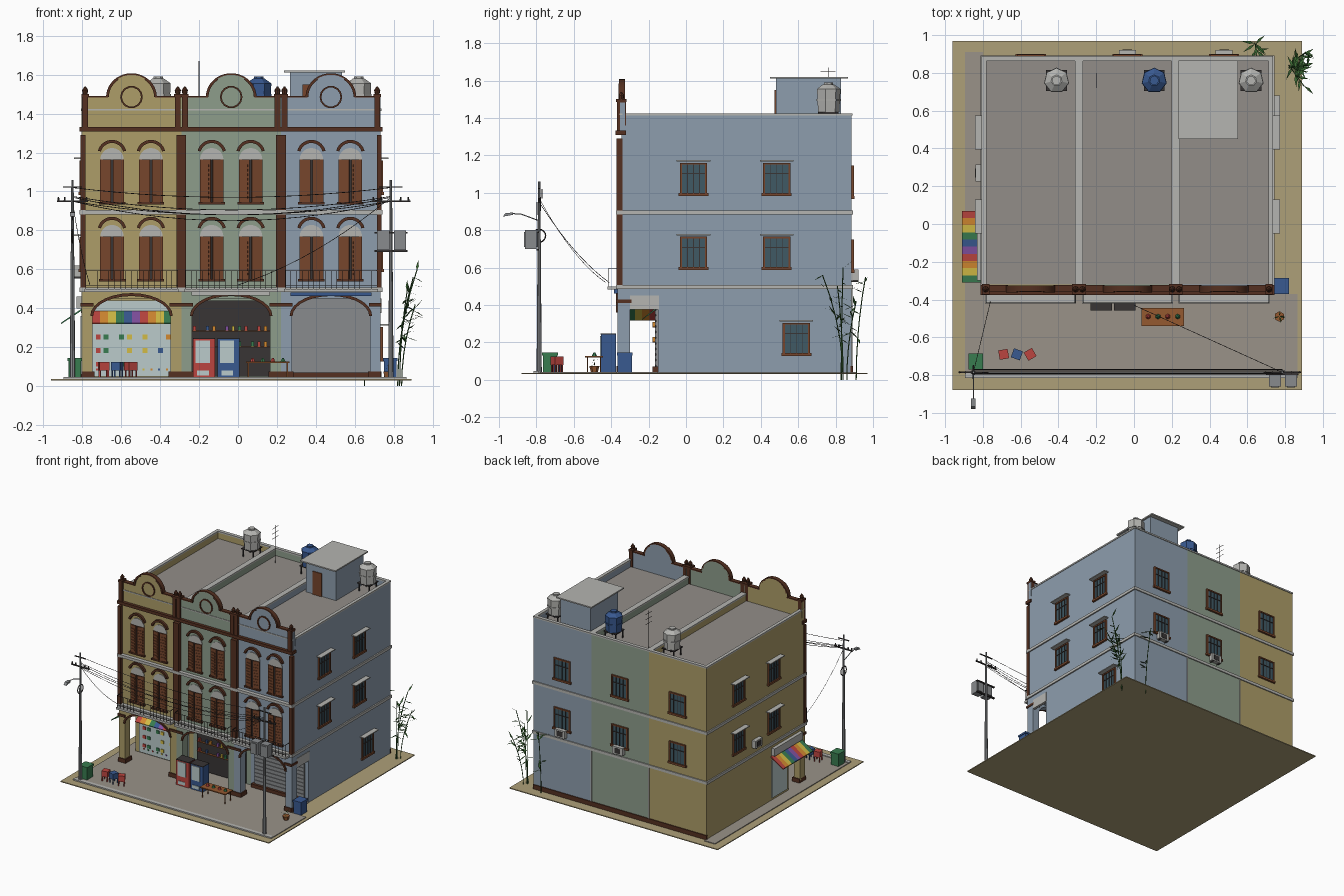
import bpy, bmesh, math, random
from mathutils import Matrix, Vector

if "Cube" in bpy.data.objects:
    bpy.data.objects.remove(bpy.data.objects["Cube"])
random.seed(4)
C = dict(yellow=(.42, .34, .14), green=(.27, .34, .26), blue=(.27, .34, .42), brown=(.09, .03, .015),
         shutter=(.18, .06, .025), sand=(.42, .35, .19), pave=(.32, .29, .25), roof=(.29, .27, .25),
         pale=(.46, .46, .44), glass=(.05, .1, .13), dark=(.04, .035, .035), steel=(.25, .26, .27),
         red=(.5, .06, .05), orange=(.65, .25, .03), gold=(.65, .5, .06), leaf=(.04, .13, .03),
         teal=(.04, .2, .08), navy=(.04, .1, .28), purple=(.22, .08, .35), display=(.5, .6, .6), wood=(.3, .1, .03))
mats = {}

def finish(name, col, bm, M=None):
    bmesh.ops.recalc_face_normals(bm, faces=bm.faces)
    if M: bm.transform(M)
    me = bpy.data.meshes.new(name); bm.to_mesh(me); bm.free()
    if col not in mats:
        mats[col] = bpy.data.materials.new(col); mats[col].diffuse_color = (*C[col], 1)
    me.materials.append(mats[col])
    ob = bpy.data.objects.new(name, me); bpy.context.collection.objects.link(ob)
    return ob

def boxes(name, col, items, M=None):
    bm = bmesh.new()
    for x0, x1, y0, y1, z0, z1 in items:
        m = Matrix.Translation(((x0+x1)/2, (y0+y1)/2, (z0+z1)/2)) @ Matrix.Diagonal((x1-x0, y1-y0, z1-z0, 1))
        bmesh.ops.create_cube(bm, size=1, matrix=m)
    return finish(name, col, bm, M)

def prism(name, col, pts, y0, y1, M=None):
    bm = bmesh.new()
    f = bm.faces.new([bm.verts.new((x, y0, z)) for x, z in pts])
    g = bmesh.ops.extrude_face_region(bm, geom=[f])['geom']
    bmesh.ops.translate(bm, verts=[v for v in g if isinstance(v, bmesh.types.BMVert)], vec=(0, y1-y0, 0))
    return finish(name, col, bm, M)

def oval(cx, cz, rx, rz, a0=180, a1=0, n=14):
    return [(cx+rx*math.cos(math.radians(a0+(a1-a0)*i/n)), cz+rz*math.sin(math.radians(a0+(a1-a0)*i/n))) for i in range(n+1)]

def arc(name, col, cx, cz, rx, rz, w, y0, y1, a0=180, a1=0):
    prism(name, col, oval(cx, cz, rx, rz, a0, a1)+oval(cx, cz, rx-w, rz-w, a1, a0), y0, y1)

def cyl(name, col, x, y, z0, z1, r1, r2, n=8):
    bm = bmesh.new()
    bmesh.ops.create_cone(bm, cap_ends=True, segments=n, radius1=r1, radius2=r2, depth=z1-z0, matrix=Matrix.Translation((x, y, (z0+z1)/2)))
    return finish(name, col, bm)

def tube(name, col, pts, r, n=5):
    # thin swept wire made of short cylinders
    bm = bmesh.new()
    for a, b in zip(pts, pts[1:]):
        a, b = Vector(a), Vector(b)
        m = Matrix.Translation((a+b)/2) @ (b-a).to_track_quat('Z', 'Y').to_matrix().to_4x4()
        bmesh.ops.create_cone(bm, cap_ends=True, segments=n, radius1=r, radius2=r, depth=(b-a).length, matrix=m)
    finish(name, col, bm)

def sag(a, b, d, n=10):
    a, b = Vector(a), Vector(b)
    return [a.lerp(b, i/n)-Vector((0, 0, 4*d*i/n*(1-i/n))) for i in range(n+1)]

# ground and pavement
boxes('ground', 'sand', [(-.96, .89, -.88, .97, .03, .037)])
boxes('pavement', 'pave', [(-.895, .865, -.78, -.37, .037, .043), (-.895, .733, -.37, -.15, .037, .043), (-.895, -.8, -.15, .91, .037, .043)])
boxes('curb', 'pale', [(-.895, .865, -.815, -.785, .037, .047)])

# three shophouses
X0, P = -.803, .512
for i, col in enumerate(['yellow', 'green', 'blue']):
    x0, x1 = X0+P*i, X0+P*i+P; c = (x0+x1)/2
    boxes('house_body', col, [(x0, x1, -.345, .885, .45, 1.36), (x0, x1, -.15, .885, .04, .45)])
    boxes('roof_deck', 'roof', [(x0+.02, x1-.02, -.32, .865, 1.355, 1.365)])
    boxes('roof_parapet', col, [(x0, x0+.018, -.32, .885, 1.36, 1.415), (x1-.018, x1, -.32, .885, 1.36, 1.415), (x0, x1, .865, .885, 1.36, 1.415)])
    boxes('parapet_coping', 'pale', [(x0-.004, x0+.022, -.32, .89, 1.413, 1.425), (x1-.022, x1+.004, -.32, .89, 1.413, 1.425), (x0, x1, .862, .89, 1.413, 1.425)])
    # curved gable on the front parapet
    prism('front_gable', col, [(x0, 1.31), (x0, 1.485), (c-.125, 1.485)]+oval(c, 1.485, .125, .115)+[(x1, 1.485), (x1, 1.31)], -.352, -.325)
    arc('gable_trim_left', 'brown', c, 1.485, .13, .122, .014, -.362, -.325, 180, 125)
    arc('gable_trim_right', 'brown', c, 1.485, .13, .122, .014, -.362, -.325, 55, 0)
    arc('gable_trim_top', 'brown', c, 1.485, .13, .122, .008, -.358, -.325, 125, 55)
    arc('gable_medallion', 'brown', c, 1.485, .058, .058, .009, -.36, -.35, 360, 0)
    boxes('gable_coping', 'brown', [(x0, c-.12, -.358, -.322, 1.482, 1.49), (c+.12, x1, -.358, -.322, 1.482, 1.49)])
    boxes('parapet_line', 'pale', [(x0, x1, -.356, -.34, 1.415, 1.423)])
    # arcade front with arched opening
    prism('arcade_arch', col, [(x0, .04), (x0, .49), (x1, .49), (x1, .04), (c+.2, .04)]+oval(c, .36, .2, .105, 0, 180)+[(c-.2, .04)], -.365, -.3)
    arc('arch_trim', 'brown', c, .36, .212, .118, .015, -.375, -.36)
    boxes('column_base', 'brown', [(x0, x0+.065, -.372, -.292, .04, .075), (x1-.065, x1, -.372, -.292, .04, .075)])
    boxes('column_capital', 'brown', [(x0-.005, x0+.06, -.375, -.292, .41, .428), (x1-.06, x1+.005, -.375, -.292, .41, .428)])
    # balcony with railing
    boxes('balcony_slab', 'pale', [(x0+.015, x1-.015, -.42, -.33, .483, .5)])
    boxes('balcony_rail', 'dark', [(x0+.02, x1-.02, -.418, -.415, z, z+.003) for z in (.515, .592)] +
          [(x0+.02+k*.0295, x0+.022+k*.0295, -.418, -.415, .5, .595) for k in range(17)] +
          [(x, x+.003, -.418, -.335, .592, .596) for x in (x0+.02, x1-.023)])
    # shuttered arched windows
    for zb in (.55, .945):
        for s in (-1, 1):
            wx = c+s*.1; top = zb+.22
            boxes('window_recess', 'dark', [(wx-.058, wx+.058, -.348, -.34, zb, top)])
            prism('fanlight', 'pale', oval(wx, top, .06, .058), -.35, -.34)
            arc('window_hood', 'brown', wx, top+.025, .075, .075, .016, -.365, -.34, 165, 15)
            boxes('window_sill', 'brown', [(wx-.068, wx+.068, -.365, -.34, zb-.012, zb)])
            for h in (-1, 1):
                M = Matrix.Translation((wx+h*.06, -.349, zb)) @ Matrix.Rotation(math.radians(h*10), 4, 'Z')
                q = lambda a, b: tuple(sorted((-h*a, -h*b)))
                boxes('shutter_leaf', 'shutter', [(*q(0, .056), -.006, 0, 0, .22)] +
                      [(*q(.009, .047), -.01, -.004, .02+.023*k, .032+.023*k) for k in range(8)], M)

# brown pilasters, posts, finials and cornice
for i in range(4):
    x = X0+P*i; a, b = (x-.005 if i == 0 else x-.025), (x+.005 if i == 3 else x+.025)
    if i == 0: b = x+.02
    if i == 3: a = x-.02
    boxes('pilaster', 'brown', [(a, b, -.372, -.34, .5, 1.29)])
    for px in ([x+.018] if i == 0 else [x-.018] if i == 3 else [x-.018, x+.018]):
        boxes('parapet_post', 'brown', [(px-.015, px+.015, -.37, -.322, 1.31, 1.5), (px-.019, px+.019, -.374, -.318, 1.485, 1.5)])
        cyl('post_finial', 'brown', px, -.346, 1.5, 1.52, .012, .016)
        cyl('finial_tip', 'brown', px, -.346, 1.52, 1.54, .016, .003)
boxes('front_cornice', 'brown', [(-.813, .743, -.376, -.322, 1.308, 1.332)])
boxes('string_course', 'pale', [(-.813, .743, -.374, .893, z, z+.022) for z in (.485, .883)])
boxes('back_plinth', 'brown', [(-.806, .736, .88, .892, .04, .075)])
boxes('house_joint', 'pale', [(X0+P*i-.004, X0+P*i+.004, .88, .889, .04, .49) for i in (1, 2)])
boxes('side_lintel', 'pale', [(x, x+.02, -.3, -.145, .375, .45) for x in (-.806, .716)])

# side and back windows, built facing -y then turned
def window(x, y, zb, turn, hood=True):
    M = Matrix.Translation((x, y, zb)) @ Matrix.Rotation(math.radians(turn), 4, 'Z')
    boxes('plain_window_frame', 'shutter', [(-.073, -.062, -.012, 0, 0, .17), (.062, .073, -.012, 0, 0, .17),
          (-.073, .073, -.012, 0, .16, .17), (-.08, .08, -.016, 0, -.008, .008)], M)
    boxes('plain_window_glass', 'glass', [(-.065, .065, -.005, 0, 0, .165)], M)
    boxes('plain_window_bars', 'dark', [(k*.032-.002, k*.032+.002, -.01, 0, .008, .16) for k in (-1, 0, 1)]+[(-.062, .062, -.01, 0, .11, .115)], M)
    if hood: boxes('plain_window_hood', 'pale', [(-.09, .09, -.04, 0, .177, .184)], M)

def air_conditioner(x, y, z, turn):
    M = Matrix.Translation((x, y, z)) @ Matrix.Rotation(math.radians(turn), 4, 'Z')
    boxes('air_conditioner', 'pale', [(-.045, .045, -.036, -.004, 0, .06)], M)
    boxes('conditioner_bracket', 'dark', [(k-.003, k+.003, -.036, 0, -.006, 0) for k in (-.03, .03)]+[(-.025, .025, -.038, -.034, .01, .05)], M)

for z in (.595, .99):
    for y in (.04, .485):
        window(.733, y, z, 90); window(-.803, y, z, -90)
    for i in range(3):
        window(X0+P*(i+.5), .885, z-.015, 180, False)
window(.733, .59, .135, 90)
air_conditioner(-.803, .27, .56, -90)
for i in (1, 2): air_conditioner(X0+P*(i+.5), .885, .53, 180)

# shop fronts under the arcade
boxes('display_window', 'display', [(-.765, -.33, -.16, -.15, .05, .44), (-.809, -.8, -.13, .06, .06, .36)])
RB = ['red', 'orange', 'gold', 'teal', 'navy', 'purple', 'red', 'orange', 'gold', 'teal']
SWAP = Matrix(((0, 1, 0, 0), (1, 0, 0, 0), (0, 0, 1, 0), (0, 0, 0, 1)))
for k in range(10):
    goods = [(-.73+.04*k, -.705+.04*k, -.166, -.16, z, z+.025) for z in (.1, .17, .24) if random.random() < .5]
    boxes('shop_goods', RB[(k*3) % 10], goods+[(-.73+.04*k, -.72+.04*k, -.165, -.16, .08, .09)])
    # striped awnings, front and left side
    prism('front_awning', RB[k], [(-.16, .385), (-.235, .325), (-.235, .32), (-.16, .375)], 0, .041, Matrix.Translation((-.75+.041*k, 0, 0)) @ SWAP)
    prism('side_awning', RB[k], [(-.8, .4), (-.91, .325), (-.91, .318), (-.8, .39)], .07-.038*k, .032-.038*k)
boxes('side_sign', 'pale', [(-.83, -.8, -.3, .06, .4, .46)])
boxes('open_shop', 'dark', [(-.25, .18, -.165, -.15, .05, .44)])
boxes('open_shop_shelf', 'wood', [(-.24, .17, -.18, -.16, z, z+.005) for z in (.2, .28)])
for k in range(12):
    boxes('shelf_goods', RB[(k*7) % 10], [(-.23+.033*k, -.215+.033*k, -.178, -.165, z, z+.025) for z in (.205, .285) if random.random() < .6])
boxes('roller_shutter', 'steel', [(.26, .7, -.16, -.15, .07, .45)]+[(.26, .7, -.165, -.15, .08+.03*k, .1+.03*k) for k in range(12)])
boxes('shutter_step', 'brown', [(.24, .72, -.18, -.15, .04, .07)])
boxes('shop_sign_blue', 'navy', [(.27, .685, -.385, -.366, .462, .482)])
boxes('shop_sign_pale', 'pale', [(-.24, .165, -.385, -.366, .465, .485)])

# rooftop stair house, tanks, aerial
boxes('stair_house', 'blue', [(.266, .535, .48, .83, 1.36, 1.61)])
boxes('stair_house_roof', 'pale', [(.235, .55, .45, .865, 1.61, 1.62)])
boxes('stair_house_door', 'shutter', [(.33, .41, .472, .48, 1.365, 1.55)])
for x, col in ((-.41, 'pale'), (.107, 'navy'), (.62, 'pale')):
    boxes('tank_stand', 'dark', [(x+a-.004, x+a+.004, .76+b-.004, .76+b+.004, 1.36, 1.43) for a in (-.045, .045) for b in (-.045, .045)]+[(x-.055, x+.055, .705, .815, 1.425, 1.433)])
    cyl('water_tank', col, x, .76, 1.433, 1.555, .06, .066, 7)
    cyl('tank_band', col, x, .76, 1.49, 1.5, .068, .068, 7)
    cyl('tank_shoulder', col, x, .76, 1.555, 1.58, .066, .03, 7)
    cyl('tank_cap', col, x, .76, 1.58, 1.59, .025, .025, 7)
tube('aerial_mast', 'dark', [(-.2, .76, 1.36), (-.2, .76, 1.67)], .002)
for z in (1.57, 1.61, 1.65): tube('aerial_arm', 'dark', [(-.2, .72, z), (-.2, .8, z)], .0015)

# utility poles, wires, lamp, transformers
for x, w in ((-.85, .08), (.785, .1)):
    cyl('utility_pole', 'steel', x, -.785, .037, 1.06, .014, .006, 8)
    boxes('pole_crossarm', 'dark', [(x-w, x+w, -.79, -.78, .945, .953), (x-w*.6, x+w*.6, -.789, -.781, 1.02, 1.026)])
    for k in (-.9, -.5, .5, .9): cyl('insulator', 'dark', x+w*k, -.785, .953, .972, .006, .004, 6)
for k, (z, d) in enumerate(((1.02, .05), (.975, .07), (.97, .09), (.95, .07), (.95, .1))):
    y = -.77-.007*k
    tube('street_wire', 'dark', sag((-.85, y, z), (.785, y, z), d, 14), .0018, 4)
tube('drop_wire_left', 'dark', sag((-.85, -.785, .95), (-.76, -.41, .52), .04), .0015, 4)
tube('drop_wire_right', 'dark', sag((.785, -.785, .97), (0, -.43, .52), .05), .0015, 4)
tube('wire_coil', 'dark', [(-.85, -.785+.035*math.cos(t*math.pi/6), .77+.035*math.sin(t*math.pi/6)) for t in range(13)], .004)
tube('lamp_arm', 'steel', [(-.85, -.785, .85), (-.85, -.88, .885), (-.85, -.95, .89)], .003)
prism('street_lamp', 'steel', [(-.98, .872), (-.925, .882), (-.925, .894), (-.965, .892)], -.862, -.838, SWAP)
for x in (.715, .8):
    boxes('transformer', 'steel', [(x, x+.063, -.86, -.8, .7, .8), (x+.01, x+.053, -.866, -.794, .71, .79)])
boxes('transformer_bracket', 'dark', [(.7, .87, -.8, -.785, .69, .7), (.7, .87, -.8, -.785, .785, .793)])

# street furniture
boxes('green_bin', 'teal', [(-.87, -.805, -.765, -.69, .04, .135), (-.875, -.8, -.77, -.685, .13, .145)])
boxes('blue_bin', 'navy', [(.75, .815, -.365, -.29, .04, .13), (.745, .82, -.37, -.285, .13, .145)])
for x, col in ((-.23, 'red'), (-.105, 'navy')):
    boxes('vending_machine', col, [(x, x+.112, -.455, -.375, .04, .245)])
    boxes('vending_panel', 'display', [(x+.012, x+.085, -.459, -.45, .12, .235), (x+.02, x+.08, -.459, -.45, .055, .08)])
    boxes('vending_top', 'dark', [(x-.001, x+.113, -.457, -.374, .243, .248)])
boxes('market_table', 'wood', [(.04, .265, -.54, -.445, .12, .128)]+[(x, x+.006, y, y+.006, .04, .12) for x in (.05, .25) for y in (-.53, -.46)])
for k in range(4): cyl('produce', RB[(k*3) % 10], .075+.052*k, -.49, .128, .145, .014, .005, 6)
for x, y, col, r in ((-.69, -.69, 'red', 10), (-.62, -.69, 'navy', -20), (-.55, -.69, 'red', 30)):
    M = Matrix.Translation((x, y, .04)) @ Matrix.Rotation(math.radians(r), 4, 'Z')
    boxes('stool', col, [(-.025, .025, -.025, .025, .04, .085)]+[(a-.003, a+.003, b-.003, b+.003, 0, .045) for a in (-.02, .02) for b in (-.02, .02)], M)
cyl('flower_pot', 'wood', .77, -.49, .04, .075, .018, .028, 6)

# bamboo clumps and pot plant
def leaves(name, spots, size):
    bm = bmesh.new()
    for p in spots:
        a = random.uniform(0, 6.28); d = Vector((math.cos(a), math.sin(a), random.uniform(-.5, 1))).normalized()
        s = d.cross(Vector((0, 0, 1))).normalized()*size*.09
        pts = [p, p+d*size*.4+s, p+d*size, p+d*size*.4-s]
        bm.faces.new([bm.verts.new((min(v.x, .95), min(v.y, 1), v.z)) for v in pts])
    finish(name, 'leaf', bm)
for bx, by, dx, dy, h in ((.82, .84, .08, -.11, .56), (.83, .84, .04, -.03, .5), (.82, .83, .1, .01, .6), (.84, .86, .07, .05, .42), (.65, .91, -.01, .05, .55)):
    path = [Vector((bx+dx*t*t, by+dy*t*t, h*t)) for t in (0, .2, .4, .6, .8, 1)]
    tube('bamboo_stalk', 'leaf', path, .003)
    leaves('bamboo_leaves', [Vector((bx+dx*t*t, by+dy*t*t, h*t)) for t in [random.uniform(.4, 1) for _ in range(10)]], .08)
leaves('pot_leaves', [Vector((.77, -.49, .075+.007*k)) for k in range(6)], .035)

for m in bpy.data.materials:
    if m.users and not m.is_grease_pencil:
        m.use_nodes = True
        m.node_tree.nodes["Principled BSDF"].inputs["Base Color"].default_value = m.diffuse_color
